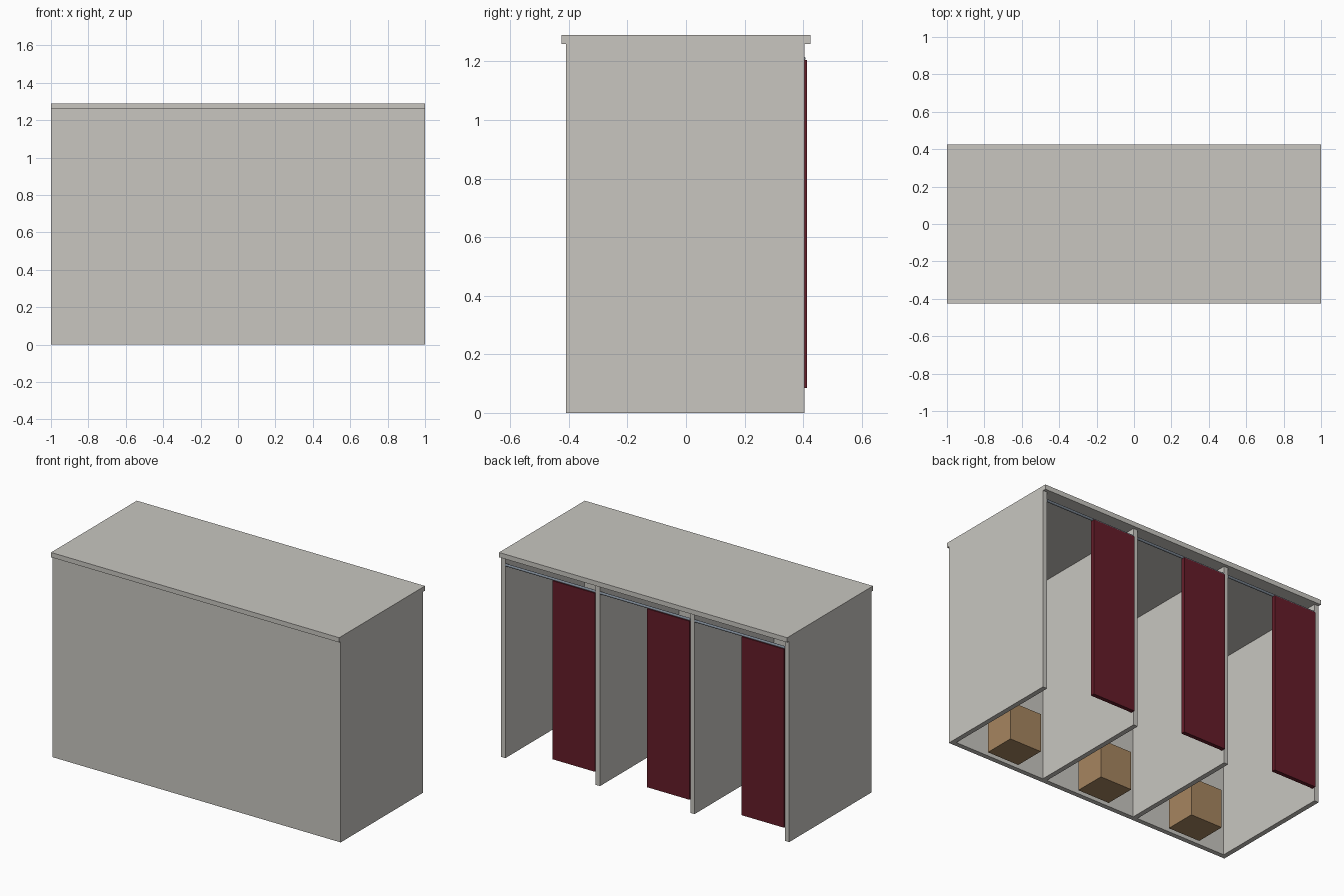
import bpy
import bmesh
from mathutils import Matrix, Vector

cube = bpy.data.objects.get("Cube")
if cube:
    bpy.data.objects.remove(cube, do_unlink=True)


def material(name, color):
    mat = bpy.data.materials.new(name)
    mat.use_nodes = True
    mat.diffuse_color = (*color, 1)
    mat.node_tree.nodes["Principled BSDF"].inputs["Base Color"].default_value = (*color, 1)
    return mat


PANEL = material("warm grey panel", (0.58, 0.565, 0.53))
CLOTH = material("dark red cloth", (0.13, 0.012, 0.022))
WOOD = material("light brown wood", (0.38, 0.235, 0.115))
METAL = material("blue grey metal", (0.2, 0.24, 0.29))


def finish(name, bm, mat):
    mesh = bpy.data.meshes.new(name)
    bm.to_mesh(mesh)
    bm.free()
    mesh.materials.append(mat)
    obj = bpy.data.objects.new(name, mesh)
    bpy.context.collection.objects.link(obj)
    return obj


def box(name, low, high, mat):
    low, high = Vector(low), Vector(high)
    bm = bmesh.new()
    bmesh.ops.create_cube(bm, size=1)
    bmesh.ops.scale(bm, vec=high - low, verts=bm.verts)
    bmesh.ops.translate(bm, vec=(low + high) / 2, verts=bm.verts)
    return finish(name, bm, mat)


def rod(name, x0, x1, y, z, radius, mat):
    bm = bmesh.new()
    place = Matrix.Translation(((x0 + x1) / 2, y, z)) @ Matrix.Rotation(1.5708, 4, "Y")
    bmesh.ops.create_cone(bm, cap_ends=True, segments=16, radius1=radius,
                          radius2=radius, depth=x1 - x0, matrix=place)
    obj = finish(name, bm, mat)
    bpy.context.view_layer.objects.active = obj
    obj.select_set(True)
    bpy.ops.object.shade_smooth_by_angle()
    obj.select_set(False)


WALL = 0.03
FRONT, BACK, TOP = -0.41, 0.405, 1.26
PITCH = (2 - WALL) / 3

# Shell: roof, closed front and four upright partitions
box("roof", (-1, -0.425, TOP), (1, 0.425, 1.29), PANEL)
box("front_wall", (-1, FRONT, 0), (1, FRONT + WALL, TOP), PANEL)
for i in range(4):
    x = -1 + i * PITCH
    box(f"partition_{i + 1}", (x, FRONT + WALL, 0), (x + WALL, BACK, TOP), PANEL)

# Each booth: curtain rail, drawn curtain and block stool
for i in range(3):
    x0 = -1 + i * PITCH + WALL
    x1 = x0 + PITCH - WALL
    mid = (x0 + x1) / 2
    rod(f"curtain_rail_{i + 1}", x0, x1, 0.4, 1.21, 0.008, METAL)
    box(f"curtain_{i + 1}", (x0, 0.388, 0.085), (x0 + 0.295, 0.413, 1.205), CLOTH)
    box(f"stool_{i + 1}", (mid - 0.11, -0.35, 0), (mid + 0.11, -0.155, 0.24), WOOD)
